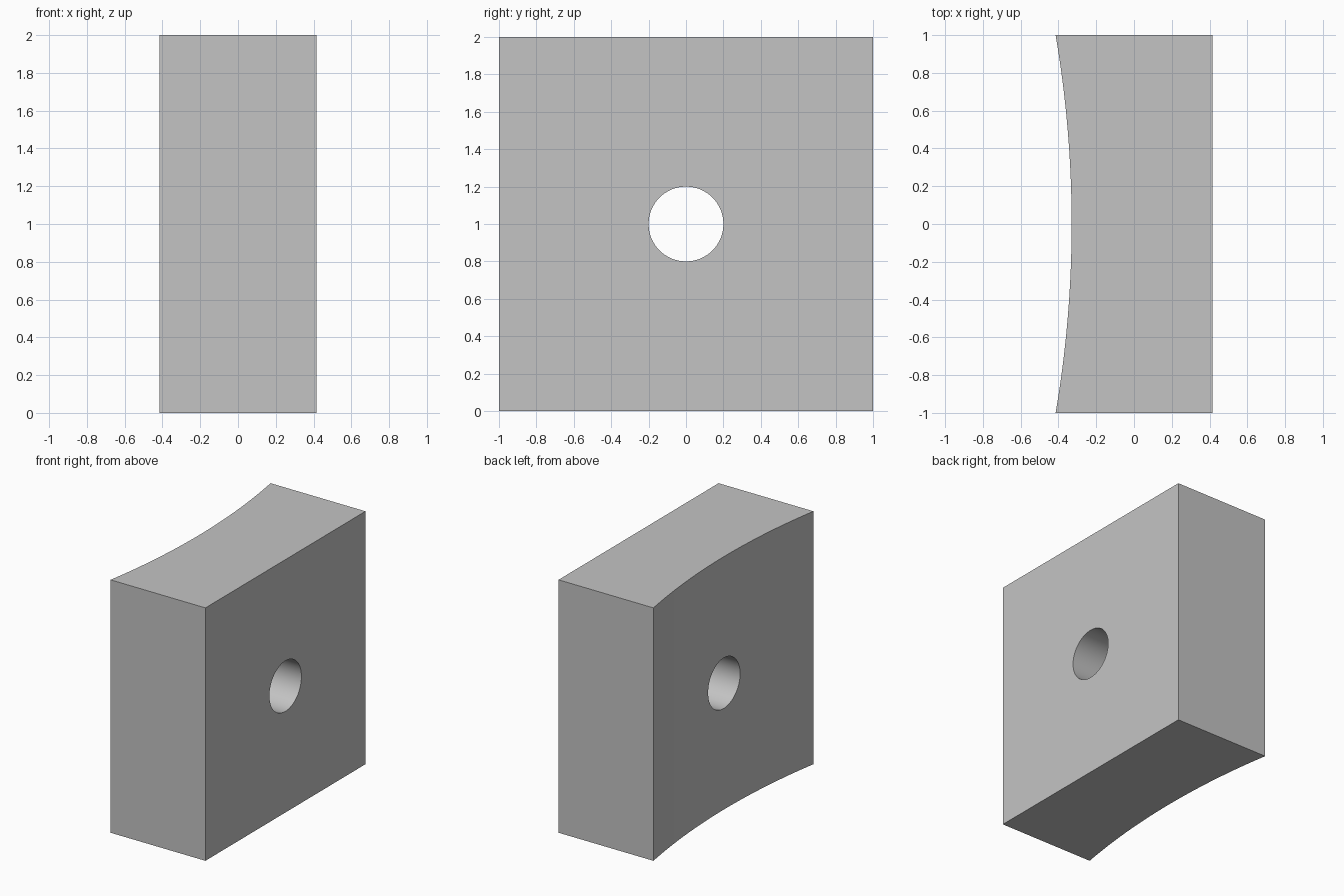
import bpy, bmesh, math
from mathutils import Matrix

WIDTH, LENGTH, HEIGHT = 0.83, 2.0, 2.0
SAG = 0.085            # depth of the concave side
BORE_RADIUS = 0.2
ARC_STEPS = 32

cube = bpy.data.objects.get("Cube")
if cube:
    bpy.data.objects.remove(cube, do_unlink=True)

# Plain grey material
grey = bpy.data.materials.new("light grey")
grey.use_nodes = True
colour = (0.55, 0.55, 0.55, 1.0)
grey.diffuse_color = colour
grey.node_tree.nodes["Principled BSDF"].inputs["Base Color"].default_value = colour


def add_object(name, bm):
    bmesh.ops.recalc_face_normals(bm, faces=bm.faces)
    mesh = bpy.data.meshes.new(name)
    bm.to_mesh(mesh)
    bm.free()
    mesh.materials.append(grey)
    obj = bpy.data.objects.new(name, mesh)
    bpy.context.collection.objects.link(obj)
    return obj


# Block: plan profile with a shallow arc along one side, extruded upward
half_x, half_y = WIDTH / 2, LENGTH / 2
radius = (half_y ** 2 + SAG ** 2) / (2 * SAG)
centre_x = -half_x + SAG - radius
sweep = math.asin(half_y / radius)
profile = [(half_x, -half_y), (half_x, half_y)]
for i in range(ARC_STEPS + 1):
    a = sweep * (1 - 2 * i / ARC_STEPS)
    profile.append((centre_x + radius * math.cos(a), radius * math.sin(a)))

bm = bmesh.new()
base = bm.faces.new([bm.verts.new((x, y, 0)) for x, y in profile])
top = bmesh.ops.extrude_face_region(bm, geom=[base])["geom"]
bmesh.ops.translate(bm, vec=(0, 0, HEIGHT),
                    verts=[v for v in top if isinstance(v, bmesh.types.BMVert)])
block = add_object("concave_block", bm)

# Round bore straight through the block
bm = bmesh.new()
placement = Matrix.Translation((0, 0, HEIGHT / 2)) @ Matrix.Rotation(math.pi / 2, 4, "Y")
bmesh.ops.create_cone(bm, cap_ends=True, segments=64, radius1=BORE_RADIUS,
                      radius2=BORE_RADIUS, depth=WIDTH * 2, matrix=placement)
cutter = add_object("bore_cutter", bm)
cutter.hide_render = True

bore = block.modifiers.new("bore", "BOOLEAN")
bore.operation = "DIFFERENCE"
bore.solver = "EXACT"
bore.object = cutter

bpy.ops.object.select_all(action="DESELECT")
block.select_set(True)
bpy.context.view_layer.objects.active = block
bpy.ops.object.modifier_apply(modifier=bore.name)
bpy.data.objects.remove(cutter, do_unlink=True)

# Smooth arc and bore, crisp edges elsewhere
bpy.ops.object.shade_smooth_by_angle(angle=math.radians(30))
